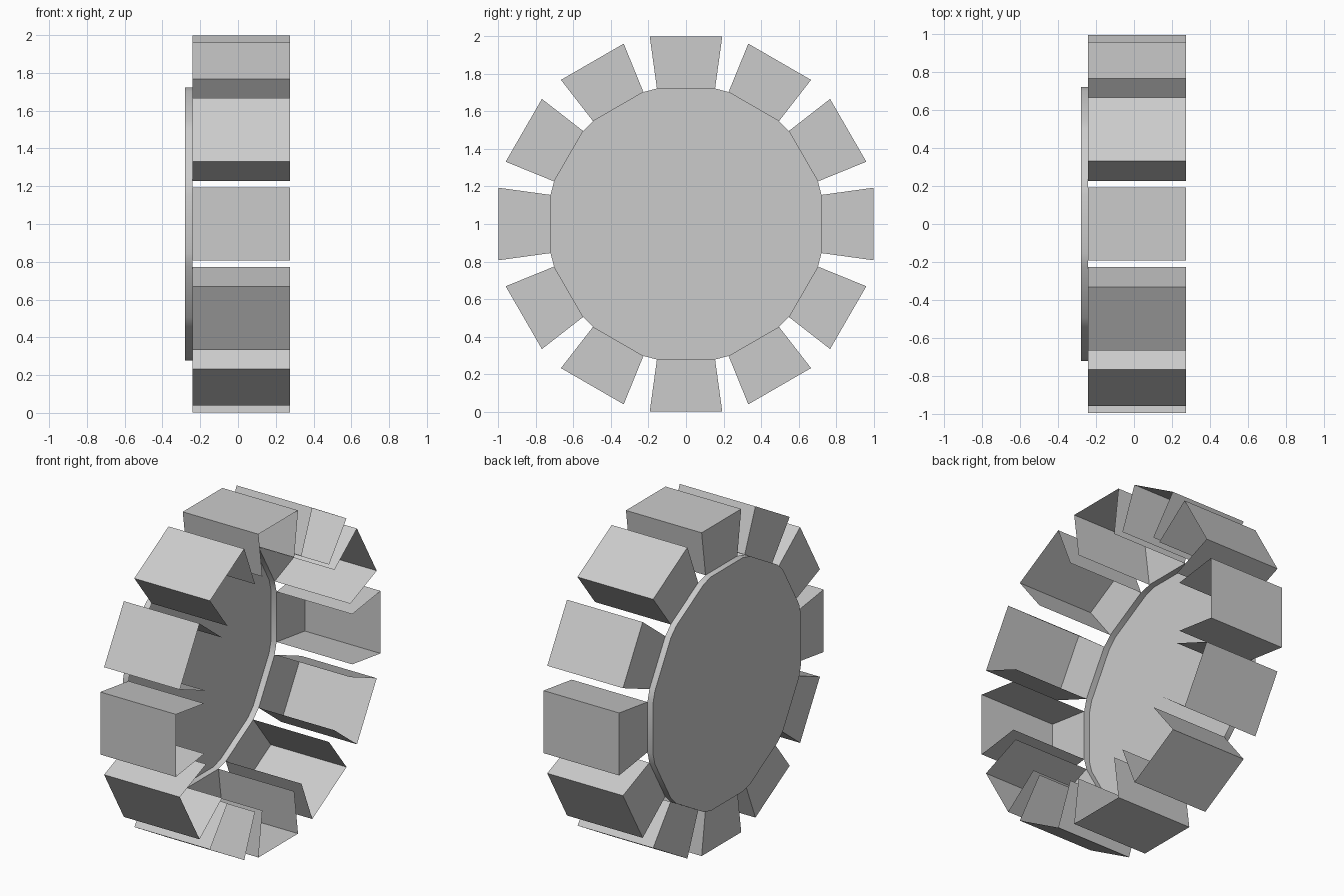
import bpy, bmesh, math
from mathutils import Matrix, Vector

cube = bpy.data.objects.get("Cube")
if cube:
    bpy.data.objects.remove(cube, do_unlink=True)

COUNT = 12
R_IN, R_OUT = 0.722, 0.998         # flat-to-centre distances of a tooth
HALF_IN, HALF_OUT = 0.155, 0.193   # half widths of a tooth
X_DISC, X_BACK, X_OPEN = -0.28, -0.242, 0.275
CENTRE = Vector((0, 0, 1))

grey = bpy.data.materials.new("plain grey")
grey.use_nodes = True
grey.diffuse_color = (0.6, 0.6, 0.6, 1)
bsdf = next(n for n in grey.node_tree.nodes if n.type == 'BSDF_PRINCIPLED')
bsdf.inputs["Base Color"].default_value = (0.6, 0.6, 0.6, 1)
bsdf.inputs["Roughness"].default_value = 0.8


def finish(name, bm):
    mesh = bpy.data.meshes.new(name)
    bm.to_mesh(mesh)
    bm.free()
    mesh.materials.append(grey)
    obj = bpy.data.objects.new(name, mesh)
    bpy.context.collection.objects.link(obj)
    return obj


def turn(i):
    return Matrix.Rotation(math.tau * i / COUNT, 4, 'X')


# Teeth: thin boxes open towards the hub and on the +x side
for i in range(COUNT):
    bm = bmesh.new()
    section = [(-HALF_IN, R_IN), (-HALF_OUT, R_OUT), (HALF_OUT, R_OUT), (HALF_IN, R_IN)]
    back, front = [
        [bm.verts.new(turn(i) @ Vector((x, y, z)) + CENTRE) for y, z in section]
        for x in (X_BACK, X_OPEN)]
    bm.faces.new(back[::-1])                       # end wall
    for a in range(3):                             # side, outer plate, side
        bm.faces.new((back[a], back[a + 1], front[a + 1], front[a]))
    # point the end wall to -x and the plates away from the tooth's middle
    middle = turn(i) @ Vector((0, 0, (R_IN + R_OUT) / 2)) + CENTRE
    bm.normal_update()
    for f in bm.faces:
        if f.normal.dot(f.calc_center_median() - middle) < 0:
            f.normal_flip()
    finish(f"tooth_{i + 1:02d}", bm)

# Hub disc: shallow cup whose outline follows the inner corners of the teeth
bm = bmesh.new()
rings = []
for x in (X_DISC, X_BACK):
    rings.append([bm.verts.new(turn(i) @ Vector((x, y, R_IN)) + CENTRE)
                  for i in range(COUNT) for y in (HALF_IN, -HALF_IN)])
outer, inner = rings
n = len(outer)
bm.faces.new(outer)
for a in range(n):
    b = (a + 1) % n
    bm.faces.new((outer[a], inner[a], inner[b], outer[b]))
bmesh.ops.recalc_face_normals(bm, faces=bm.faces)
bm.normal_update()
cap = max(bm.faces, key=lambda f: f.calc_area())
if cap.normal.x > 0:
    bmesh.ops.reverse_faces(bm, faces=bm.faces)
disc = finish("hub_disc", bm)

bpy.ops.object.select_all(action='DESELECT')
disc.select_set(True)
bpy.context.view_layer.objects.active = disc
bpy.ops.object.shade_smooth_by_angle(angle=math.radians(40))
